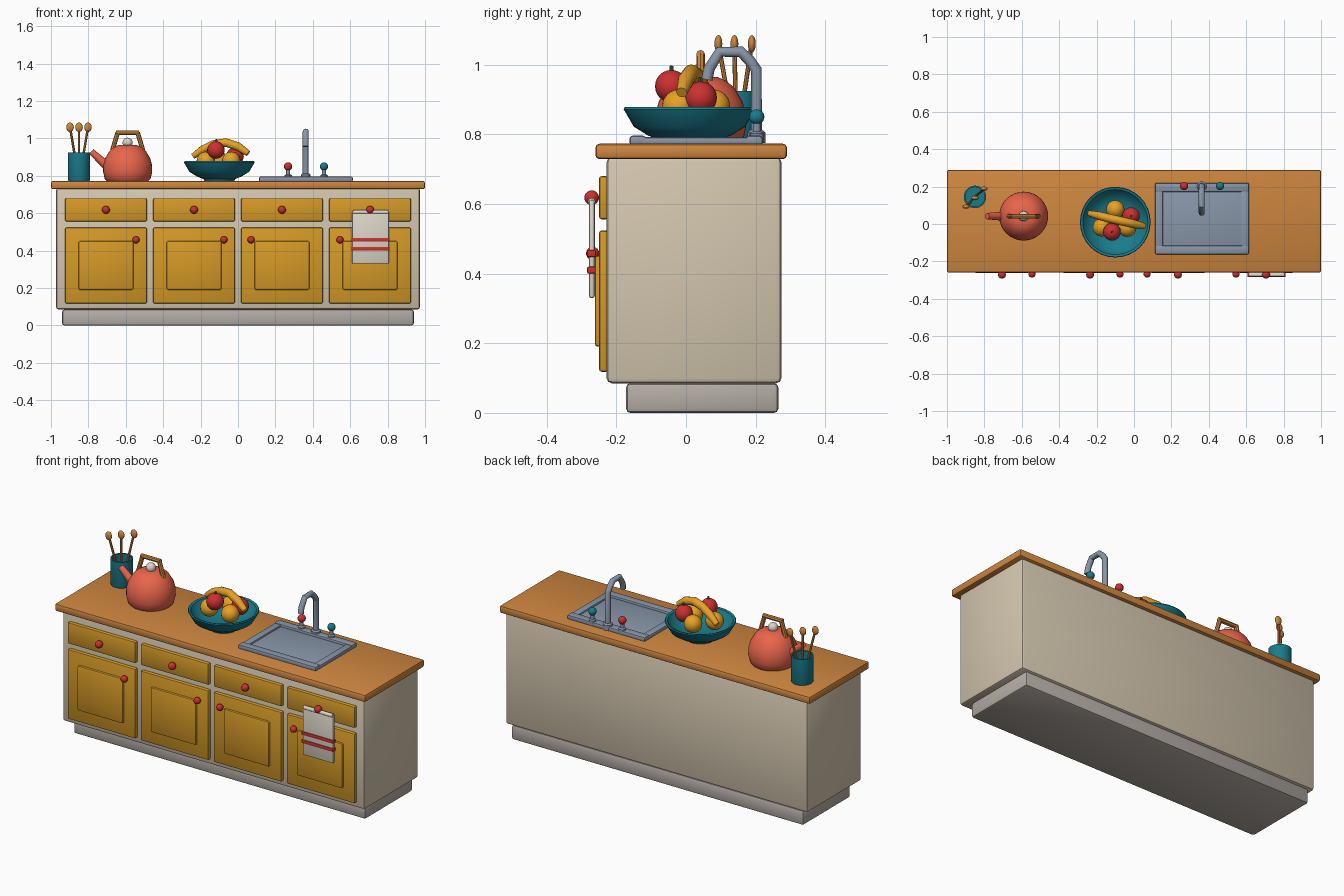
import bpy, bmesh, math
from mathutils import Vector

if "Cube" in bpy.data.objects:
    bpy.data.objects.remove(bpy.data.objects["Cube"])

def mat(name, r, g, b):
    m = bpy.data.materials.new(name)
    m.diffuse_color = (r, g, b, 1)
    m.use_nodes = True
    m.node_tree.nodes["Principled BSDF"].inputs["Base Color"].default_value = m.diffuse_color
    return m

CREAM = mat("cream", .66, .57, .43)
KICK = mat("kick_grey", .46, .42, .38)
YELLOW = mat("mustard", .66, .32, .02)
WOOD = mat("wood", .62, .24, .05)
RED = mat("red", .6, .03, .03)
CORAL = mat("coral", .82, .13, .07)
TEAL = mat("teal", .01, .2, .26)
STEEL = mat("steel", .25, .31, .4)
WHITE = mat("linen", .72, .67, .58)
FRUIT = mat("fruit_yellow", .8, .36, .02)
GREEN = mat("green", .05, .22, .03)

def smooth(o):
    bpy.ops.object.select_all(action='DESELECT')
    o.select_set(True)
    bpy.context.view_layer.objects.active = o
    bpy.ops.object.shade_smooth_by_angle(angle=math.radians(35))

def finish(name, bm, m):
    bmesh.ops.recalc_face_normals(bm, faces=bm.faces)
    me = bpy.data.meshes.new(name)
    bm.to_mesh(me)
    bm.free()
    o = bpy.data.objects.new(name, me)
    bpy.context.collection.objects.link(o)
    me.materials.append(m)
    smooth(o)
    return o

def box(name, x, y, z, m, bevel=.008):
    bm = bmesh.new()
    bmesh.ops.create_cube(bm, size=1)
    for v in bm.verts:
        v.co = Vector([(a + b) / 2 + c * (b - a) for (a, b), c in zip((x, y, z), v.co)])
    if bevel:
        bmesh.ops.bevel(bm, geom=bm.edges[:], offset=bevel, segments=2, profile=.5, affect='EDGES')
    return finish(name, bm, m)

def ball(name, c, r, m, scale=(1, 1, 1)):
    bm = bmesh.new()
    bmesh.ops.create_uvsphere(bm, u_segments=20, v_segments=12, radius=r)
    for v in bm.verts:
        v.co = Vector([p * s + q for p, s, q in zip(v.co, scale, c)])
    return finish(name, bm, m)

def lathe(name, x, y, profile, m, n=32):
    bm = bmesh.new()
    vs = [bm.verts.new((r, 0, z)) for r, z in profile]
    es = [bm.edges.new(p) for p in zip(vs, vs[1:])]
    bmesh.ops.spin(bm, geom=vs + es, cent=(0, 0, 0), axis=(0, 0, 1), angle=math.tau, steps=n)
    bmesh.ops.remove_doubles(bm, verts=bm.verts[:], dist=1e-5)
    bmesh.ops.translate(bm, verts=bm.verts[:], vec=(x, y, 0))
    return finish(name, bm, m)

def tube(name, pts, r, m, radii=None, res=4):
    cu = bpy.data.curves.new(name, 'CURVE')
    cu.dimensions = '3D'
    cu.bevel_depth, cu.bevel_resolution, cu.use_fill_caps = r, res, True
    s = cu.splines.new('POLY')
    s.points.add(len(pts) - 1)
    for i, p in enumerate(pts):
        s.points[i].co = (*p, 1)
        s.points[i].radius = radii[i] if radii else 1
    o = bpy.data.objects.new(name, cu)
    bpy.context.collection.objects.link(o)
    bpy.ops.object.select_all(action='DESELECT')
    o.select_set(True)
    bpy.context.view_layer.objects.active = o
    bpy.ops.object.convert(target='MESH')
    o = bpy.context.view_layer.objects.active
    o.data.materials.clear()
    o.data.materials.append(m)
    smooth(o)
    return o

# Cabinet carcass
box("toe_kick", (-.94, .94), (-.172, .265), (0, .085), KICK, .012)
box("cabinet_body", (-.973, .973), (-.228, .274), (.085, .735), CREAM, .015)
box("countertop", (-1, 1), (-.26, .29), (.729, .773), WOOD, .011)

# Four bays with a drawer and a door each
for i, (cx, kx) in enumerate([(-.706, -.545), (-.235, -.075), (.235, .07), (.706, .545)], 1):
    box(f"drawer_front_{i}", (cx - .219, cx + .219), (-.25, -.222), (.556, .68), YELLOW)
    box(f"door_{i}", (cx - .219, cx + .219), (-.25, -.222), (.118, .524), YELLOW)
    box(f"door_panel_{i}", (cx - .147, cx + .147), (-.262, -.24), (.19, .452), YELLOW, .009)
    ball(f"drawer_knob_{i}", (cx, -.271, .618), .021, RED)
    ball(f"door_knob_{i}", (kx, -.268, .458), .019, RED)

# Towel hung over the last drawer knob
box("towel", (.61, .807), (-.279, -.262), (.33, .612), WHITE, .007)
tube("towel_fold", [(.615, -.271, .606), (.802, -.271, .606)], .011, WHITE)
for i, z in enumerate((.41, .458), 1):
    box(f"towel_stripe_{i}", (.606, .811), (-.284, -.259), (z - .01, z + .01), RED, .004)

# Sink: shallow floor inside a raised rim
box("sink_floor", (.12, .607), (-.15, .21), (.765, .782), STEEL, .003)
for n, x, y in [("front", (.112, .614), (-.162, -.115)), ("back", (.112, .614), (.172, .22)),
                ("left", (.112, .155), (-.16, .218)), ("right", (.571, .614), (-.16, .218))]:
    box(f"sink_rim_{n}", x, y, (.768, .796 if n in ("front", "back") else .792), STEEL, .008)

# Faucet and taps
tube("faucet", [(.362, y, z) for y, z in [(.202, .775), (.202, .985), (.183, 1.012), (.157, 1.037),
     (.097, 1.037), (.067, .99), (.06, .957)]], .016, STEEL)
lathe("faucet_base", .362, .202, [(0, .775), (.026, .775), (.026, .805), (.018, .812), (0, .812)], STEEL, 20)
for n, x, m in [("hot", .268, RED), ("cold", .46, TEAL)]:
    lathe(f"{n}_tap_stem", x, .203, [(0, .775), (.02, .775), (.02, .803), (.011, .808), (.011, .85), (0, .85)], STEEL, 16)
    ball(f"{n}_tap_knob", (x, .203, .85), .022, m)

# Utensil crock
lathe("crock", -.85, .145, [(0, .773), (.057, .773), (.06, .78), (.06, .925), (.052, .925),
                            (.052, .80), (0, .80)], TEAL)
for i, (dx, dy) in enumerate([(-.048, -.052), (0, -.006), (.048, .044)], 1):
    top = (-.85 + dx, .145 + dy, 1.06)
    tube(f"spoon_handle_{i}", [(-.85 + dx * .1, .145 + dy * .1, .80), top], .0065, WOOD, res=2)
    ball(f"spoon_head_{i}", top, .025, WOOD, (.8, .45, 1))

# Kettle
KX, KY = -.59, .042
lathe("kettle_body", KX, KY, [(0, .773), (.112, .773), (.123, .785), (.131, .82), (.13, .86), (.12, .895),
                              (.098, .932), (.075, .953), (.05, .964), (0, .966)], CORAL)
ball("kettle_lid_knob", (KX, KY, .977), .027, WHITE)
tube("kettle_spout", [(KX - .09, KY, .835), (KX - .195, KY, .93)], .02, CORAL, [1.3, .85])
for n, a, b in [("left", (-.082, .935), (-.053, 1.032)), ("right", (.082, .935), (.053, 1.032)),
                ("top", (-.062, 1.03), (.062, 1.03))]:
    tube(f"kettle_handle_{n}", [(KX + a[0], KY, a[1]), (KX + b[0], KY, b[1])], .0125, WOOD, res=2)

# Fruit bowl
lathe("bowl", -.1, .01, [(0, .773), (.08, .773), (.085, .783), (.12, .797), (.16, .822), (.189, .872), (.186, .878),
                         (.174, .874), (.148, .832), (.1, .808), (0, .802)], TEAL)
for i, (x, y) in enumerate([(-.1, .078), (-.172, -.018), (-.036, -.02)], 1):
    ball(f"orange_{i}", (x, y, .88), .049, FRUIT)
for i, (x, y, z) in enumerate([(-.118, -.042, .938), (-.016, .042, .905)], 1):
    ball(f"apple_{i}", (x, y, z), .047, RED)
    tube(f"apple_stem_{i}", [(x, y, z + .04), (x + .004, y, z + .058)], .006, GREEN, res=2)
tube("banana", [(-.24, .057, .905), (-.19, .045, .94), (-.13, .03, .968), (-.065, .015, .978),
                (0, 0, .957), (.055, -.012, .92)], .023, FRUIT, [.65, .95, 1, 1, 1, .7])
